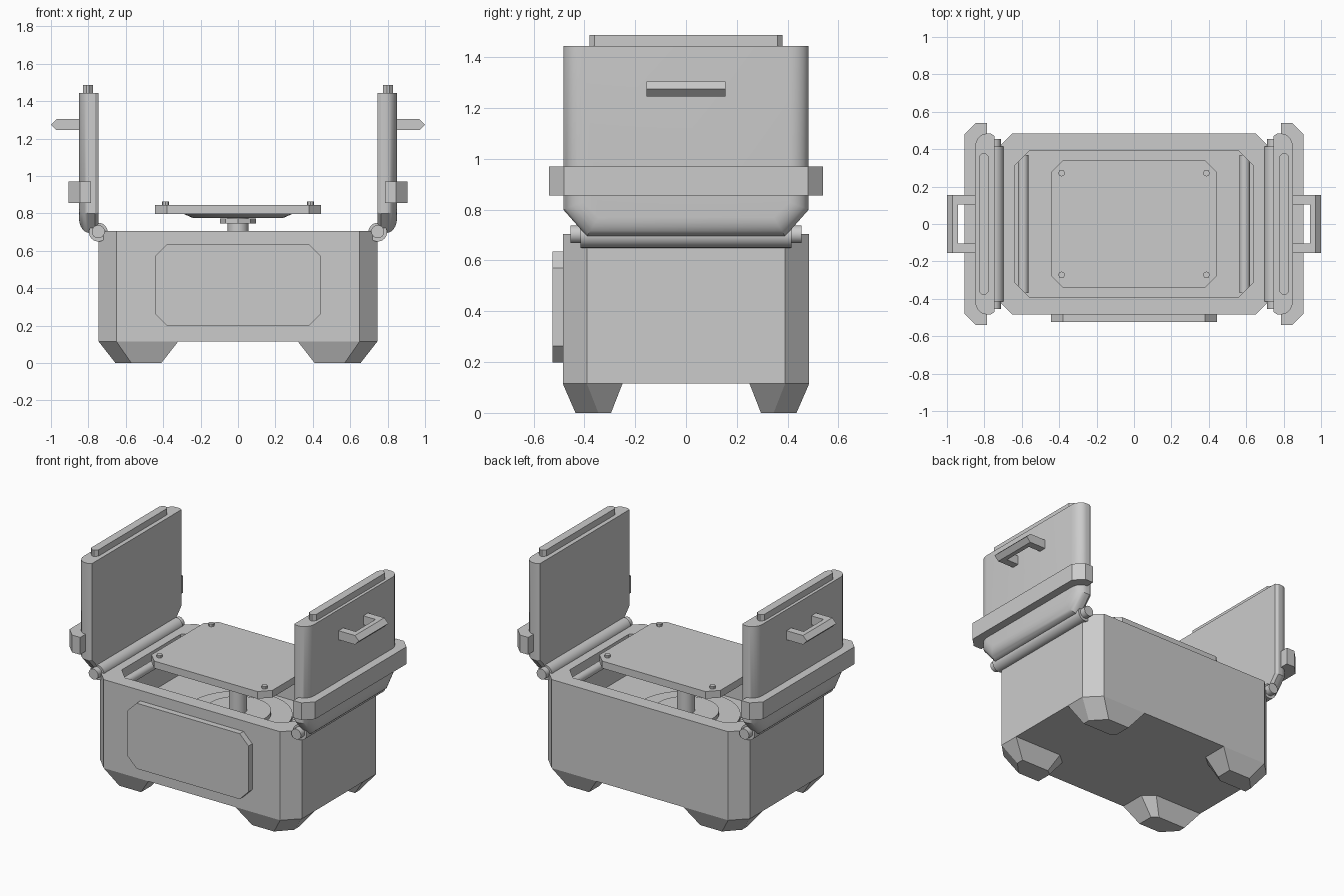
import bpy, bmesh, math
from mathutils import Matrix, Vector

if "Cube" in bpy.data.objects:
    bpy.data.objects.remove(bpy.data.objects["Cube"], do_unlink=True)

grey = bpy.data.materials.new("plain grey")
grey.use_nodes = True
colour = (0.6, 0.6, 0.6, 1)
grey.diffuse_color = colour
grey.node_tree.nodes["Principled BSDF"].inputs["Base Color"].default_value = colour


def finish(name, bm, mirror="", smooth=0):
    bmesh.ops.recalc_face_normals(bm, faces=bm.faces)
    mesh = bpy.data.meshes.new(name)
    bm.to_mesh(mesh)
    bm.free()
    mesh.materials.append(grey)
    obj = bpy.data.objects.new(name, mesh)
    bpy.context.collection.objects.link(obj)
    if mirror:
        mod = obj.modifiers.new("Mirror", "MIRROR")
        mod.use_axis = ("x" in mirror, "y" in mirror, False)
        mod.use_mirror_merge = False
    if smooth:
        bpy.ops.object.select_all(action="DESELECT")
        obj.select_set(True)
        bpy.context.view_layer.objects.active = obj
        bpy.ops.object.shade_smooth_by_angle(angle=math.radians(smooth))
    return obj


def loft(name, rings, mirror="", smooth=0):
    """Skin matching rings of points and close both ends."""
    bm = bmesh.new()
    loops = [[bm.verts.new(p) for p in ring] for ring in rings]
    n = len(loops[0])
    for a, b in zip(loops, loops[1:]):
        for i in range(n):
            j = (i + 1) % n
            bm.faces.new((a[i], a[j], b[j], b[i]))
    bm.faces.new(loops[0])
    bm.faces.new(loops[-1])
    return finish(name, bm, mirror, smooth)


def octagon(w, d, c):
    return [(w, d - c), (w - c, d), (c - w, d), (-w, d - c),
            (-w, c - d), (c - w, -d), (w - c, -d), (w, c - d)]


def at_z(pts, z):
    return [(x, y, z) for x, y in pts]


def at_x(pts, x):
    return [(x, y, z) for y, z in pts]


def at_y(pts, y, dz=0):
    return [(x, y, z + dz) for x, z in pts]


def cylinder(name, centre, r, length, axis="Z", mirror="", r2=None, sides=32):
    bm = bmesh.new()
    turn = Vector((0, 0, 1)).rotation_difference(
        Vector((0, 1, 0) if axis == "Y" else (0, 0, 1))).to_matrix().to_4x4()
    bmesh.ops.create_cone(bm, cap_ends=True, segments=sides, radius1=r,
                          radius2=r if r2 is None else r2, depth=length,
                          matrix=Matrix.Translation(centre) @ turn)
    return finish(name, bm, mirror, 40)


# Hollow chest body
outer = octagon(0.745, 0.485, 0.095)
inner = octagon(0.64, 0.39, 0.08)
loft("body", [at_z(outer, 0.115), at_z(outer, 0.705),
              at_z(inner, 0.705), at_z(inner, 0.44)])

# Tapered corner feet
foot_top = [(0.39, 0.25), (0.745, 0.25), (0.745, 0.39),
            (0.65, 0.485), (0.32, 0.485), (0.32, 0.31)]
foot_low = [(0.45, 0.295), (0.655, 0.295), (0.655, 0.345),
            (0.57, 0.435), (0.41, 0.435), (0.41, 0.325)]
loft("feet", [at_z(foot_low, 0), at_z(foot_top, 0.115)], "xy")

# Raised front panel
panel = octagon(0.445, 0.218, 0.065)
loft("front_panel", [at_y(panel, -0.525, 0.417), at_y(panel, -0.48, 0.417)])

# Inner rollers, base disc and column
cylinder("inner_rollers", (0.592, 0, 0.65), 0.028, 0.74, "Y", "x")
cylinder("base_disc", (0, 0, 0.45), 0.33, 0.03)
cylinder("column_flange", (0, 0, 0.475), 0.2, 0.03)
cylinder("column", (0, 0, 0.61), 0.055, 0.34)
cylinder("column_collar", (0, 0, 0.76), 0.095, 0.025, sides=8)
cylinder("table_dish", (0, 0, 0.786), 0.24, 0.022, r2=0.29, sides=48)

# Table plate with bolts
plate = octagon(0.445, 0.34, 0.065)
loft("table_plate", [at_z(plate, 0.797), at_z(plate, 0.845)])
cylinder("table_bolts", (0.387, 0.272, 0.85), 0.018, 0.025, mirror="xy", sides=8)

# Hinges
cylinder("hinge_rods", (0.747, 0, 0.7), 0.05, 0.83, "Y", "x")
cylinder("hinge_pins", (0.747, 0, 0.703), 0.035, 0.91, "Y", "x", sides=16)


# Opened lids with rounded outer edges
def lid_outline(inset):
    y, low = 0.483 - inset, 0.695 + inset
    half = [(y, 1.445), (y, 0.8 + inset * 0.4), (y - 0.093 + inset * 0.4, low)]
    return half + [(-a, b) for a, b in reversed(half)]


rings = [at_x(lid_outline(0.012), 0.747), at_x(lid_outline(0), 0.765)]
for i in range(7):
    t = math.radians(15 * i)
    rings.append(at_x(lid_outline(0.075 * (1 - math.cos(t))),
                      0.79 + 0.06 * math.sin(t)))
loft("lids", rings, "x", 32)

# Tongue along each lid edge
tongue = [(x + 0.803, y) for x, y in octagon(0.027, 0.38, 0.02)]
loft("lid_tongues", [at_z(tongue, 1.43), at_z(tongue, 1.487)], "x")

# Reinforcing band around each lid
band = [(0.785, -0.54), (0.845, -0.54), (0.905, -0.48),
        (0.905, 0.48), (0.845, 0.54), (0.785, 0.54)]
loft("lid_bands", [at_z(band, 0.855), at_z(band, 0.97)], "x")

# Handles: pointed grip and two arms
grip = [(0.94, 1.245), (0.97, 1.245), (1.0, 1.275), (0.97, 1.305), (0.94, 1.305)]
loft("handle_grips", [at_y(grip, -0.155), at_y(grip, 0.155)], "x")
arm = [(0.84, 1.245), (0.94, 1.245), (0.94, 1.305), (0.84, 1.305)]
loft("handle_arms", [at_y(arm, 0.105), at_y(arm, 0.155)], "xy")
